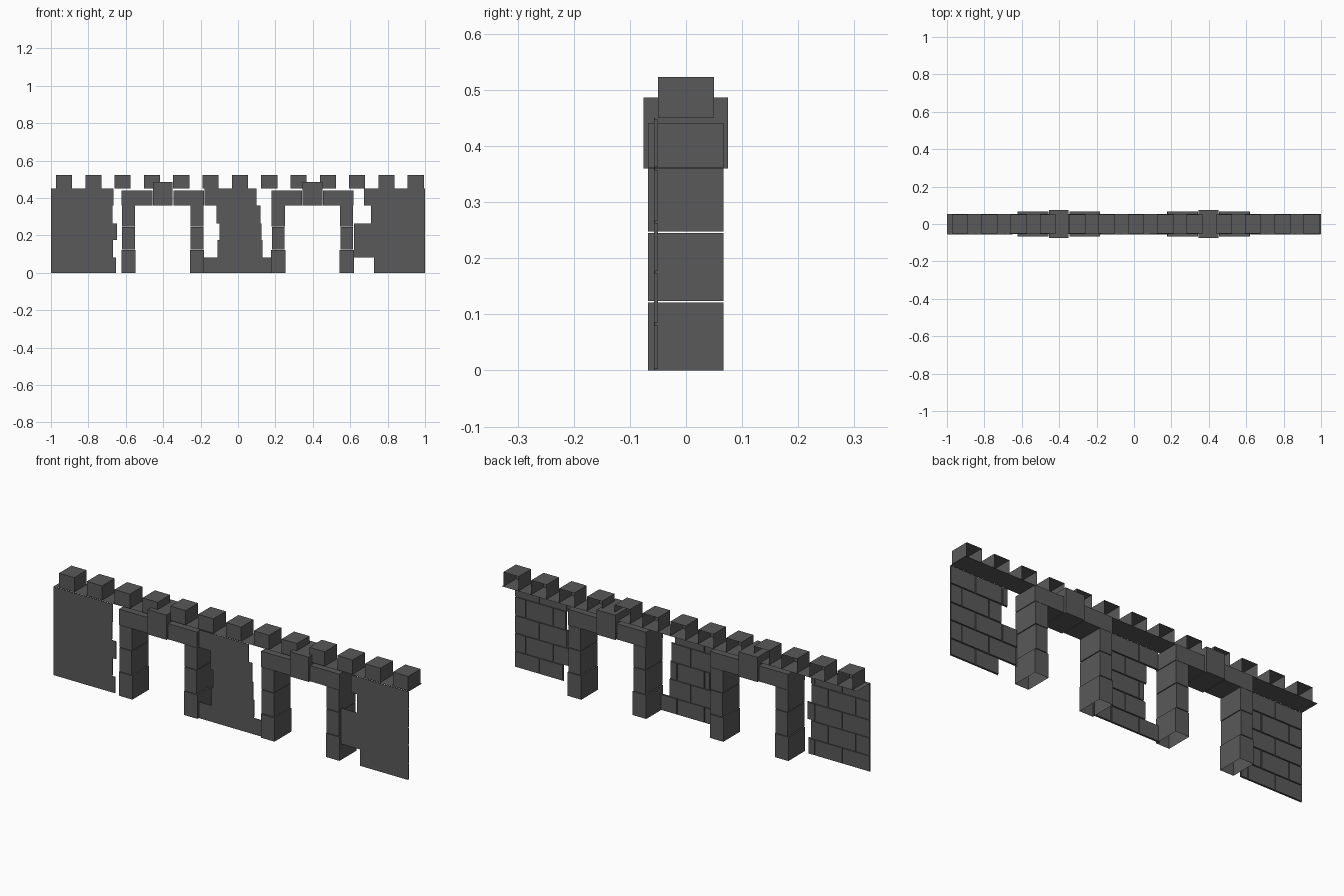
import bpy
import bmesh
from mathutils import Vector

cube = bpy.data.objects.get("Cube")
if cube:
    bpy.data.objects.remove(cube, do_unlink=True)

stone = bpy.data.materials.new("dark_grey_stone")
stone.use_nodes = True
GREY = (0.1, 0.1, 0.103, 1)
stone.diffuse_color = GREY
stone.node_tree.nodes["Principled BSDF"].inputs["Base Color"].default_value = GREY


def add_box(bm, x0, x1, y0, y1, z0, z1, open_side=None):
    """Box between limits; open_side is the normal of a face to leave out."""
    made = bmesh.ops.create_cube(bm, size=1)["verts"]
    for v in made:
        v.co = Vector((x0 if v.co.x < 0 else x1,
                       y0 if v.co.y < 0 else y1,
                       z0 if v.co.z < 0 else z1))
    if open_side:
        faces = {f for v in made for f in v.link_faces}
        for f in faces:
            f.normal_update()
        gone = [f for f in faces if f.normal.dot(Vector(open_side)) > 0.9]
        bmesh.ops.delete(bm, geom=gone, context="FACES_ONLY")


def finish(bm, name):
    mesh = bpy.data.meshes.new(name)
    bm.to_mesh(mesh)
    bm.free()
    mesh.materials.append(stone)
    obj = bpy.data.objects.new(name, mesh)
    bpy.context.collection.objects.link(obj)
    return obj


# Brick wall panels: flat outer sheet, raised bricks on the back
COURSES = [0, 0.083, 0.175, 0.265, 0.36, 0.45]
BRICK = 0.155
GAP = 0.005


def wall_panel(name, extents):
    bm = bmesh.new()
    for row, (left, right) in enumerate(extents):
        z0, z1 = COURSES[row], COURSES[row + 1]
        add_box(bm, left, right, -0.057, -0.055, z0, z1)
        x = -1.0 - (row % 2) * BRICK / 2
        while x < right:
            a, b = max(x, left), min(x + BRICK, right)
            if b - a > 0.02:
                add_box(bm, a + GAP / 2, b - GAP / 2, -0.0555, -0.05,
                        z0 + GAP / 2, z1 - GAP / 2)
            x += BRICK
    finish(bm, name)


wall_panel("right_wall", [(-1, -0.652), (-1, -0.667), (-1, -0.647),
                          (-1, -0.67), (-1, -0.665)])
wall_panel("middle_wall", [(-0.19, 0.18), (-0.11, 0.13), (-0.1, 0.125),
                           (-0.115, 0.12), (-0.18, 0.1)])
wall_panel("left_wall", [(0.727, 1), (0.62, 1), (0.62, 1),
                         (0.71, 1), (0.675, 1)])

# Thin walkway along the top
bm = bmesh.new()
bmesh.ops.create_grid(bm, x_segments=1, y_segments=1, size=1)
for v in bm.verts:
    v.co = Vector((v.co.x, v.co.y * 0.053, 0.45))
finish(bm, "walkway")

# Battlements, open at the back
bm = bmesh.new()
for i in range(13):
    x = -0.93 + i * 0.1567
    add_box(bm, x - 0.043, x + 0.043, -0.05, 0.05, 0.45, 0.523, (0, 1, 0))
finish(bm, "battlements")


# Gateways: stacked pillar blocks, lintels and keystone
def gateway(side, centre):
    for label, sign in (("right", -1), ("left", 1)):
        bm = bmesh.new()
        x = centre + sign * 0.183
        for i, half in enumerate((0.038, 0.034, 0.035)):
            z0 = i * 0.124
            add_box(bm, x - half, x + half, -0.068, 0.067, z0,
                    min(z0 + 0.121, 0.36), (0, 0, -1) if i == 0 else None)
        finish(bm, f"{side}_gate_{label}_pillar")

        bm = bmesh.new()
        inner, outer = sorted((centre + sign * 0.056, centre + sign * 0.22))
        add_box(bm, inner, outer, -0.068, 0.067, 0.361, 0.441)
        finish(bm, f"{side}_gate_{label}_lintel")

    bm = bmesh.new()
    add_box(bm, centre - 0.053, centre + 0.053, -0.076, 0.075, 0.36, 0.486)
    finish(bm, f"{side}_gate_keystone")


gateway("right", -0.402)
gateway("left", 0.398)
